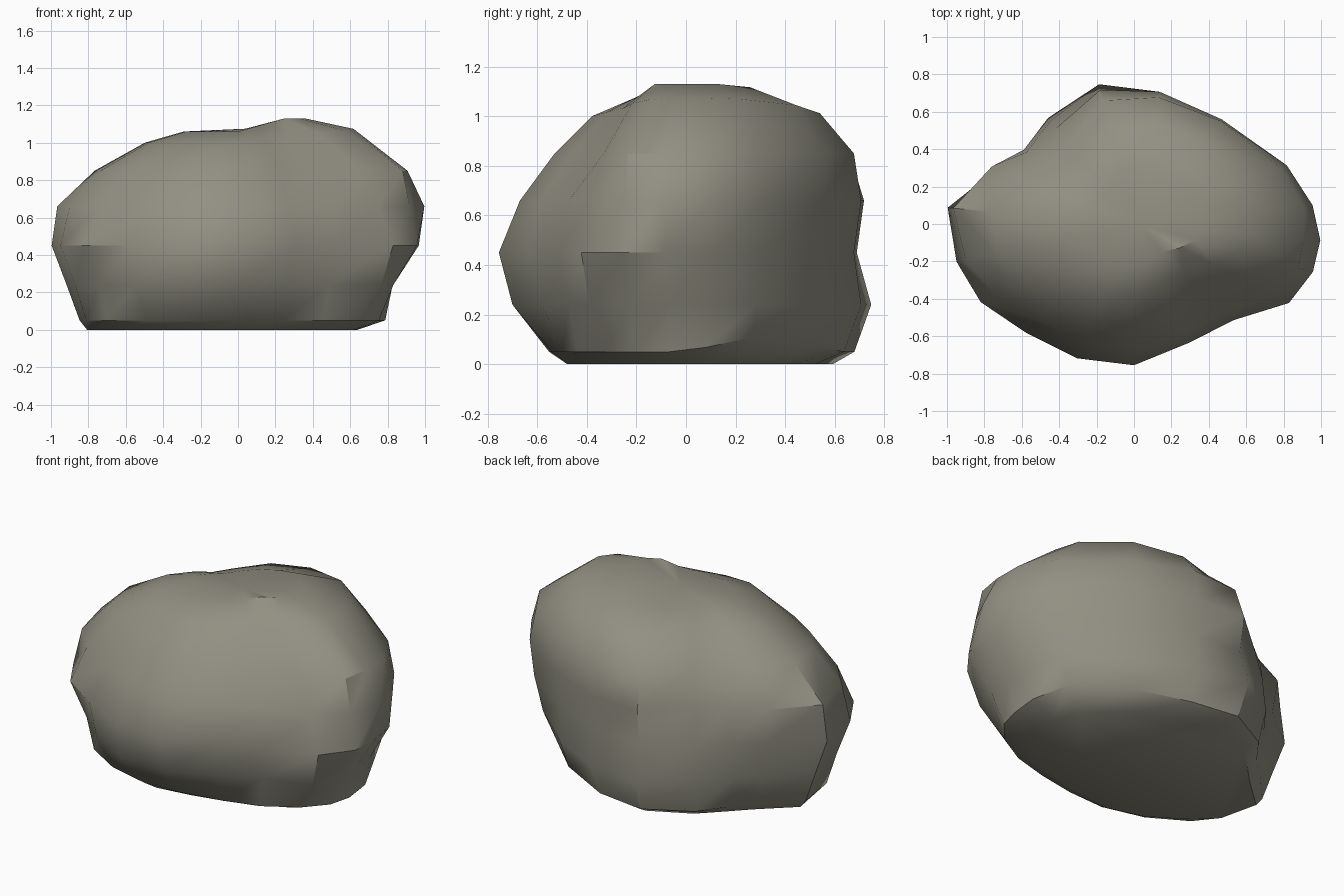
import bpy, bmesh, math

if "Cube" in bpy.data.objects:
    bpy.data.objects.remove(bpy.data.objects["Cube"])

# Directions of the boulder's corners in degrees (from +x, counter-clockwise)
ANGLES = (6, 21, 50, 79, 104, 129, 146, 158, 175, 192, 207, 225, 247, 270, 295, 316, 333, 345, 355)
N = len(ANGLES)
# Horizontal cross-sections: height -> radius in each direction
SECTIONS = {
    0.00: (.63, .61, .55, .53, .61, .61, .62, .66, .81, .77, .67, .59, .52, .45, .45, .50, .60, .64, .64),
    0.05: (.79, .74, .66, .65, .70, .69, .67, .72, .85, .83, .79, .69, .60, .54, .55, .63, .72, .78, .79),
    0.24: (.82, .80, .71, .72, .77, .73, .71, .76, .92, .89, .83, .78, .75, .70, .64, .68, .86, .86, .83),
    0.45: (.94, .85, .71, .69, .71, .71, .71, .79, 1.0, .97, .92, .82, .78, .755, .70, .74, .93, .99, .97),
    0.66: (.96, .875, .73, .72, .74, .66, .69, .82, .97, .92, .83, .72, .69, .67, .65, .68, .84, .95, 1.0),
    0.85: (.91, .84, .72, .69, .68, .56, .56, .64, .77, .75, .68, .60, .56, .53, .51, .53, .73, .91, .91),
    1.00: (.62, .62, .58, .55, .50, .40, .38, .43, .50, .49, .46, .43, .41, .38, .35, .37, .48, .58, .62),
}


def ring(bm, radii, height):
    """One loop of vertices; height is a function of x and y."""
    verts = []
    for deg, r in zip(ANGLES, radii):
        a = math.radians(deg)
        x, y = r * math.cos(a), r * math.sin(a)
        verts.append(bm.verts.new((x, y, height(x, y))))
    return verts


def crown(x, y):
    """Rounded top with a higher hump on the right."""
    return 1.06 + 0.07 * max(0, min(1, x / 0.25)) - 0.03 * max(0, y - 0.15)


# Boulder body: loft through the sections
bm = bmesh.new()
rings = []
for z, radii in SECTIONS.items():
    lift = 0.12 if z == 1.0 else 0.0          # shoulder rises to the right
    chip = 0.22 if z == 0.05 else 0.0         # undercut at the back right
    rings.append(ring(bm, radii, lambda x, y: z + lift * max(0, x) + chip * max(0, min(x - 0.3, y))))
rings.append(ring(bm, [r * 0.58 for r in SECTIONS[1.0]], crown))
for low, high in zip(rings, rings[1:]):
    for i in range(N):
        j = (i + 1) % N
        bm.faces.new((low[i], low[j], high[j], high[i]))

# Flat underside and the shallow saddle on top
bm.faces.new(rings[0][::-1])
tip = bm.verts.new((0.04, 0.0, 1.075))
for i in range(N):
    bm.faces.new((rings[-1][i], rings[-1][(i + 1) % N], tip))

mesh = bpy.data.meshes.new("boulder")
bmesh.ops.recalc_face_normals(bm, faces=bm.faces)
bm.to_mesh(mesh)
bm.free()

boulder = bpy.data.objects.new("boulder", mesh)
bpy.context.collection.objects.link(boulder)
stone = bpy.data.materials.new("grey_stone")
stone.diffuse_color = (0.29, 0.28, 0.225, 1)
stone.use_nodes = True
stone.node_tree.nodes["Principled BSDF"].inputs["Base Color"].default_value = stone.diffuse_color
mesh.materials.append(stone)

# Soft shading with sharp chipped edges
bpy.context.view_layer.objects.active = boulder
boulder.select_set(True)
bpy.ops.object.shade_smooth_by_angle(angle=math.radians(35))
